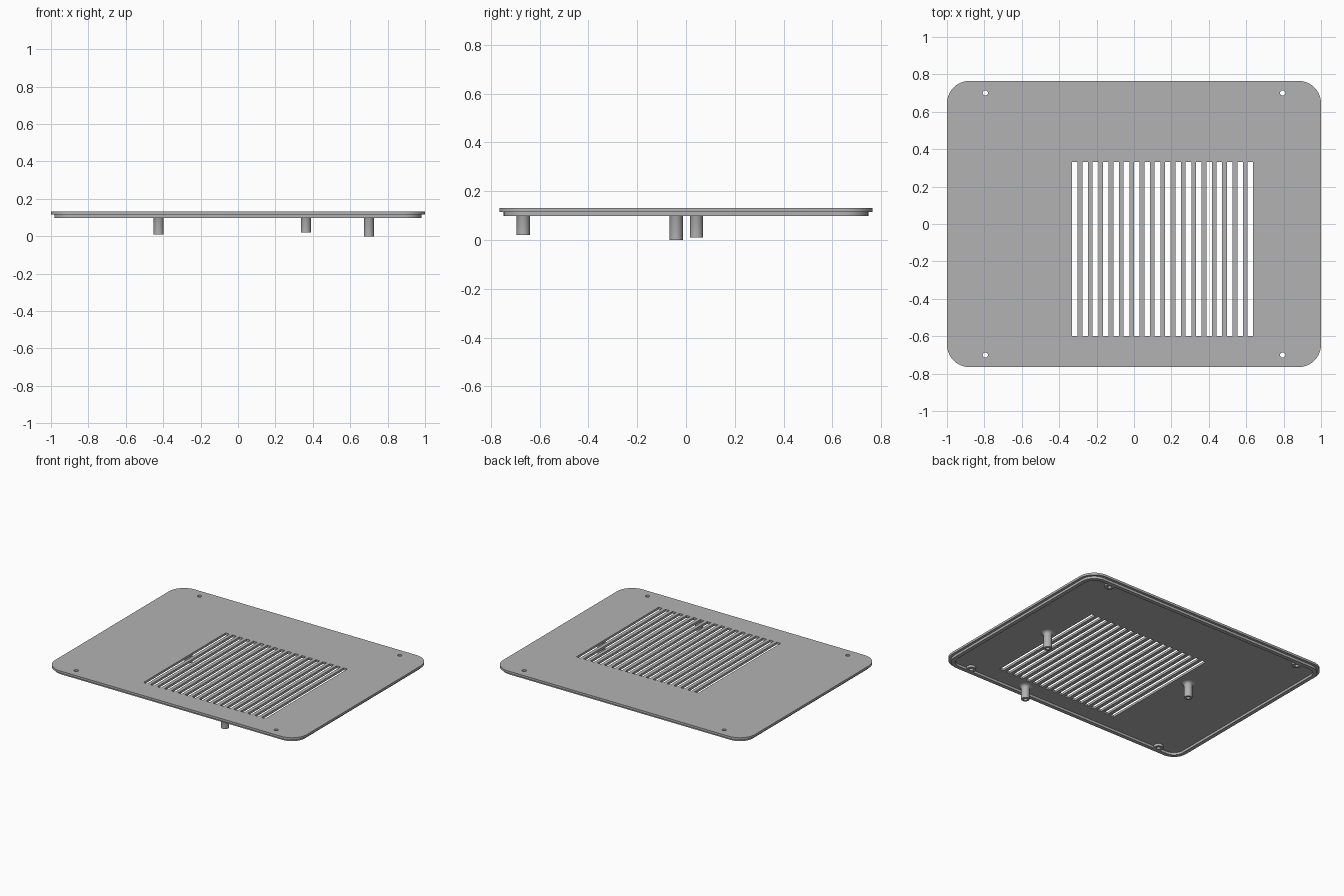
import bpy, bmesh
from math import cos, sin, pi, radians

if "Cube" in bpy.data.objects:
    bpy.data.objects.remove(bpy.data.objects["Cube"])

TOP, STEP, LIP = 0.131, 0.115, 0.098      # plate top, step and lip heights
HALF_X, HALF_Y, CORNER = 1.0, 0.765, 0.12
HOLES = [(x, y) for x in (-0.795, 0.795) for y in (-0.70, 0.70)]
POSTS = [(0.363, -0.667, 0.02), (0.70, -0.04, 0.0), (-0.424, 0.043, 0.01)]

grey = bpy.data.materials.new("grey plastic")
grey.use_nodes = True
colour = (0.45, 0.45, 0.45, 1)
grey.diffuse_color = colour
grey.node_tree.nodes["Principled BSDF"].inputs["Base Color"].default_value = colour


def prism(bm, outline, z0, z1):
    """Extrude a counter-clockwise outline from z0 up to z1."""
    face = bm.faces.new([bm.verts.new((x, y, z0)) for x, y in outline])
    side = bmesh.ops.extrude_face_region(bm, geom=[face])["geom"]
    verts = [v for v in side if isinstance(v, bmesh.types.BMVert)]
    bmesh.ops.translate(bm, vec=(0, 0, z1 - z0), verts=verts)


def circle(x, y, r, n=24):
    return [(x + r * cos(2 * pi * i / n), y + r * sin(2 * pi * i / n)) for i in range(n)]


def rounded(inset, steps=10):
    r = CORNER - inset
    cx, cy = HALF_X - CORNER, HALF_Y - CORNER
    points = []
    for q, (sx, sy) in enumerate([(1, 1), (-1, 1), (-1, -1), (1, -1)]):
        for i in range(steps + 1):
            a = (q + i / steps) * pi / 2
            points.append((sx * cx + r * cos(a), sy * cy + r * sin(a)))
    return points


def make(name, prisms):
    bm = bmesh.new()
    for outline, z0, z1 in prisms:
        prism(bm, outline, z0, z1)
    bmesh.ops.recalc_face_normals(bm, faces=bm.faces)
    mesh = bpy.data.meshes.new(name)
    bm.to_mesh(mesh)
    bm.free()
    obj = bpy.data.objects.new(name, mesh)
    bpy.context.collection.objects.link(obj)
    mesh.materials.append(grey)
    return obj


def activate(obj):
    bpy.ops.object.select_all(action='DESELECT')
    obj.select_set(True)
    bpy.context.view_layer.objects.active = obj


def combine(obj, tool, operation):
    activate(obj)
    mod = obj.modifiers.new("boolean", 'BOOLEAN')
    mod.operation, mod.object, mod.solver = operation, tool, 'EXACT'
    bpy.ops.object.modifier_apply(modifier=mod.name)
    bpy.data.objects.remove(tool)


# Cover plate with its slots and screw holes
slots = []
for i in range(18):
    x = -0.316 + i * 0.0552
    slots.append(([(x - 0.015, -0.60), (x + 0.015, -0.60),
                   (x + 0.015, 0.332), (x - 0.015, 0.332)], 0, 0.2))
plate = make("cover_plate", [(rounded(0), STEP, TOP)])
drills = [(circle(x, y, 0.014), 0, 0.2) for x, y in HOLES]
combine(plate, make("slot_cutter", slots + drills), 'DIFFERENCE')

# Inner locating lip, widened around each screw hole
lip = make("locating_lip", [(rounded(0.018), LIP, STEP)])
combine(lip, make("recess_cutter", [(rounded(0.045), 0, 0.2)]), 'DIFFERENCE')
combine(lip, make("screw_bosses", [(circle(x, y, 0.032), LIP, STEP) for x, y in HOLES]), 'UNION')
combine(lip, make("hole_cutter", drills), 'DIFFERENCE')


# Hollow mounting posts with flared roots
def post(name, x, y, foot):
    profile = [(0.0, foot + 0.04), (0.013, foot + 0.04), (0.013, foot), (0.027, foot),
               (0.027, LIP), (0.031, 0.106), (0.037, 0.112), (0.047, STEP)]
    n = 32
    bm = bmesh.new()
    rings = [[bm.verts.new((x + r * cos(2 * pi * i / n), y + r * sin(2 * pi * i / n), z))
              for i in range(n)] for r, z in profile]
    for a, b in zip(rings, rings[1:]):
        for i in range(n):
            j = (i + 1) % n
            bm.faces.new((a[i], a[j], b[j], b[i]))
    bmesh.ops.remove_doubles(bm, verts=bm.verts, dist=0.0001)
    bmesh.ops.recalc_face_normals(bm, faces=bm.faces)
    # Face the foot ring downwards
    foot_face = min(bm.faces, key=lambda f: f.calc_center_median().z)
    if foot_face.normal.z > 0:
        bmesh.ops.reverse_faces(bm, faces=bm.faces)
    mesh = bpy.data.meshes.new(name)
    bm.to_mesh(mesh)
    bm.free()
    obj = bpy.data.objects.new(name, mesh)
    bpy.context.collection.objects.link(obj)
    mesh.materials.append(grey)
    return obj


parts = [plate, lip] + [post(f"mounting_post_{i + 1}", *p) for i, p in enumerate(POSTS)]
for part in parts:
    activate(part)
    bpy.ops.object.shade_smooth_by_angle(angle=radians(30))
